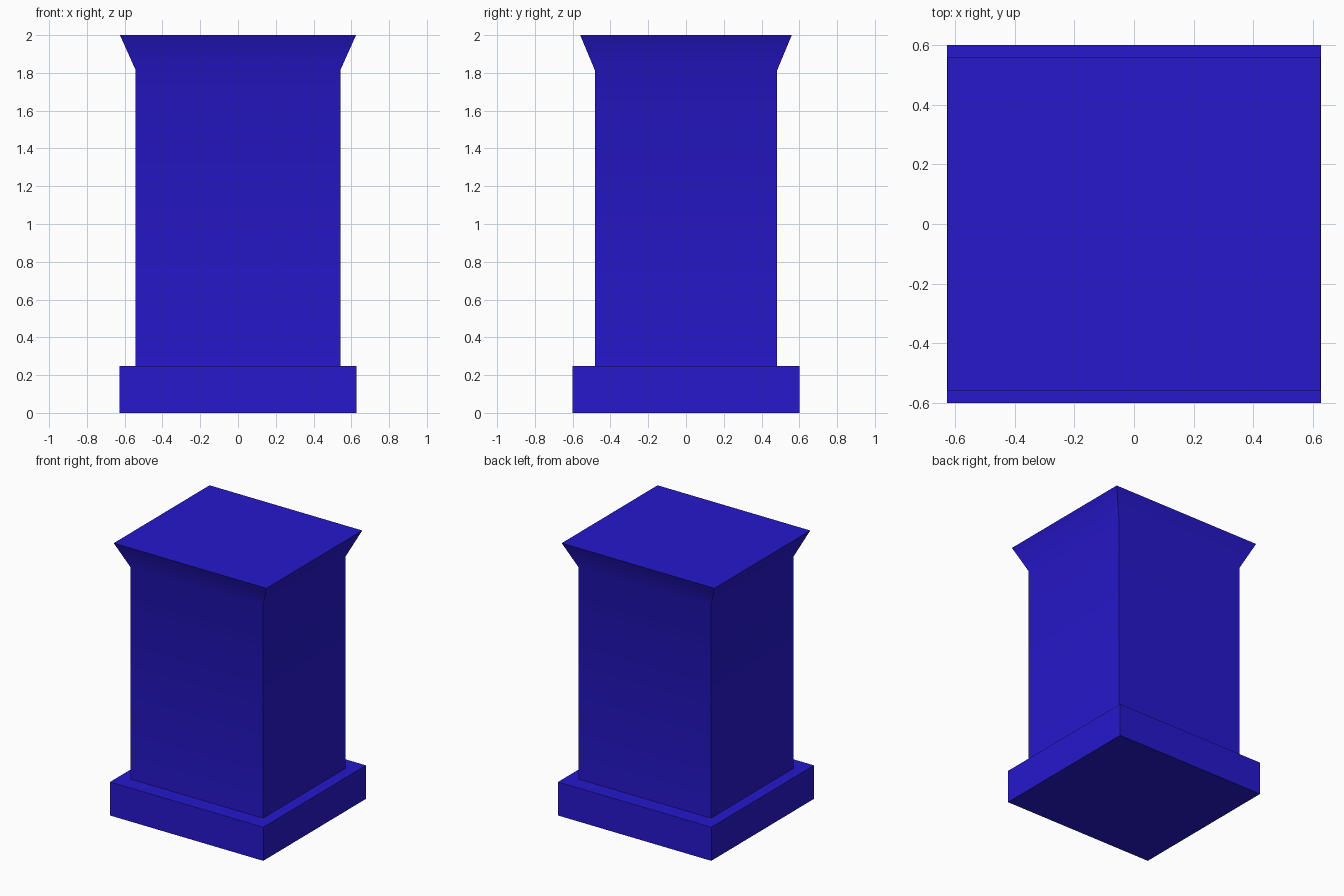
import bpy
import bmesh
from math import radians

cube = bpy.data.objects.get("Cube")
if cube:
    bpy.data.objects.remove(cube, do_unlink=True)

# Single vivid blue finish
COLOUR = (0.020, 0.009, 0.61, 1.0)
blue = bpy.data.materials.new("vivid_blue")
blue.use_nodes = True
blue.diffuse_color = COLOUR
bsdf = blue.node_tree.nodes["Principled BSDF"]
bsdf.inputs["Base Color"].default_value = COLOUR


def stacked_block(name, sections):
    """Closed rectangular solid through (half_x, half_y, z) sections."""
    bm = bmesh.new()
    rings = [[bm.verts.new((sx * hx, sy * hy, z))
              for sx, sy in ((-1, -1), (1, -1), (1, 1), (-1, 1))]
             for hx, hy, z in sections]
    for low, high in zip(rings, rings[1:]):
        for i in range(4):
            j = (i + 1) % 4
            bm.faces.new((low[i], low[j], high[j], high[i]))
    bm.faces.new(rings[0][::-1])
    bm.faces.new(rings[-1])
    mesh = bpy.data.meshes.new(name)
    bm.to_mesh(mesh)
    bm.free()
    mesh.materials.append(blue)
    obj = bpy.data.objects.new(name, mesh)
    bpy.context.collection.objects.link(obj)
    return obj


# Plinth at the foot
stacked_block("base_plinth", [(0.627, 0.60, 0), (0.627, 0.60, 0.248)])

# Shaft flaring out softly into the flat top
shaft = stacked_block("shaft_with_flared_top", [
    (0.542, 0.483, 0.248), (0.542, 0.483, 1.815), (0.625, 0.56, 2.0)])
bpy.ops.object.select_all(action='DESELECT')
shaft.select_set(True)
bpy.context.view_layer.objects.active = shaft
bpy.ops.object.shade_smooth_by_angle(angle=radians(30))
